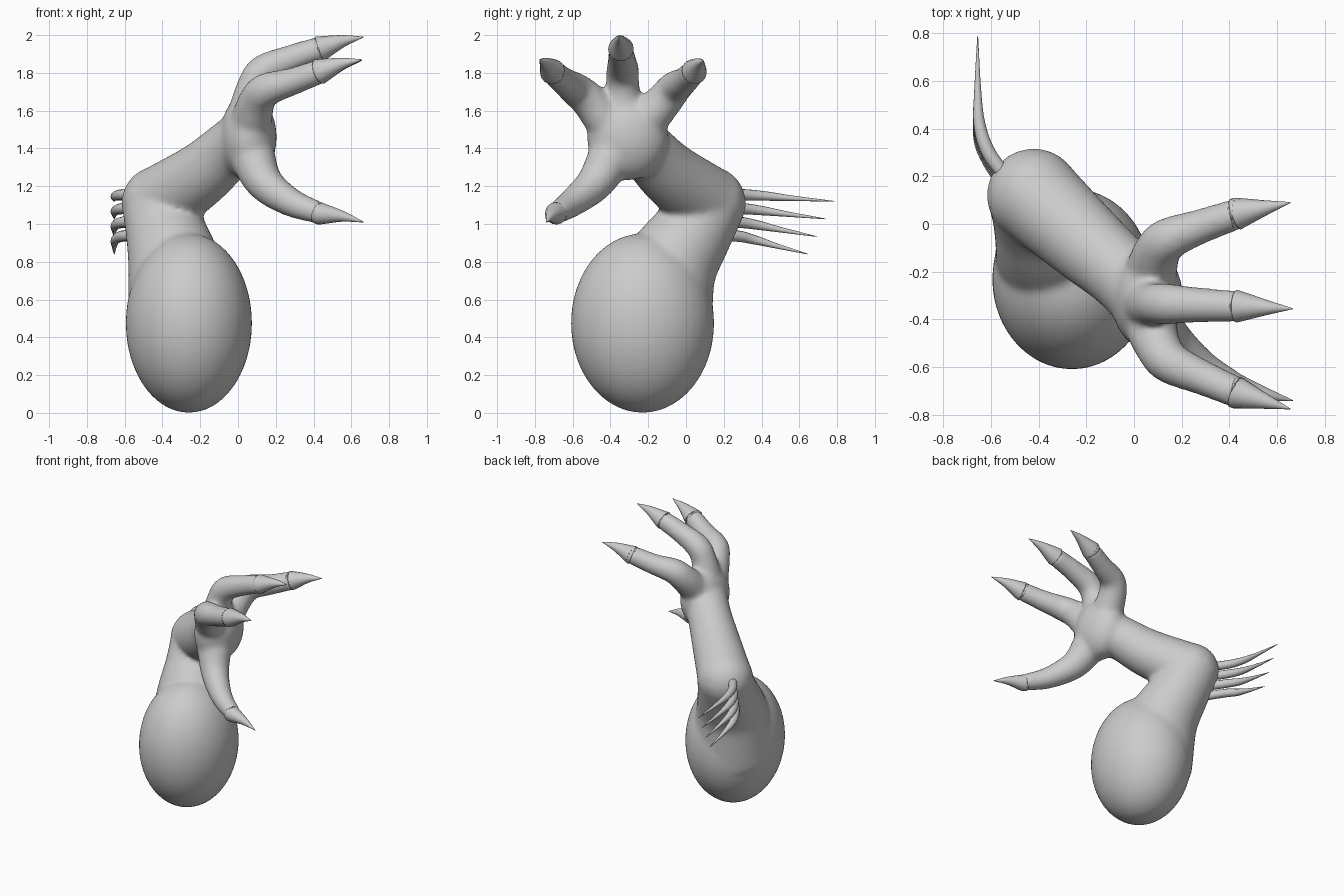
import bpy, bmesh, math
from mathutils import Vector, Matrix

cube = bpy.data.objects.get("Cube")
if cube:
    bpy.data.objects.remove(cube)

GREY = (0.6, 0.6, 0.6, 1)
mat = bpy.data.materials.new("plain grey")
mat.use_nodes = True
mat.diffuse_color = GREY
mat.node_tree.nodes["Principled BSDF"].inputs["Base Color"].default_value = GREY


def make_object(name, bm):
    bmesh.ops.recalc_face_normals(bm, faces=bm.faces[:])
    mesh = bpy.data.meshes.new(name)
    bm.to_mesh(mesh)
    bm.free()
    mesh.materials.append(mat)
    mesh.shade_smooth()
    ob = bpy.data.objects.new(name, mesh)
    bpy.context.collection.objects.link(ob)
    return ob


def spline(points, steps=8):
    """Catmull-Rom through (x, y, z, radius) points."""
    p = [Vector(q) for q in points]
    p = [2 * p[0] - p[1]] + p + [2 * p[-1] - p[-2]]
    out = []
    for i in range(1, len(p) - 2):
        a, b, c, d = p[i - 1:i + 3]
        for k in range(steps):
            t = k / steps
            out.append(0.5 * (2 * b + (c - a) * t + (2 * a - 5 * b + 4 * c - d) * t**2
                              + (3 * b - a - 3 * c + d) * t**3))
    return out + [p[-2]]


def sweep(bm, points, sides=20, zigzag=0.0):
    """Tapering tube; zigzag makes the first rim jagged."""
    path = spline(points)
    spots = [q.xyz for q in path]
    old, turn, rings = Vector((0, 0, 1)), Matrix.Identity(3), []
    for i, q in enumerate(path):
        way = (spots[min(i + 1, len(spots) - 1)] - spots[max(i - 1, 0)]).normalized()
        turn = old.rotation_difference(way).to_matrix() @ turn
        old = way
        ring = []
        for s in range(sides):
            a = math.tau * s / sides
            jag = zigzag * (s % 4 - 1.5) if i == 0 else 0
            off = Vector((math.cos(a) * q.w, math.sin(a) * q.w, jag))
            ring.append(bm.verts.new(q.xyz + turn @ off))
        rings.append(ring)
    for r0, r1 in zip(rings, rings[1:]):
        for s in range(sides):
            n = (s + 1) % sides
            bm.faces.new((r0[s], r0[n], r1[n], r1[s]))
    bm.faces.new(rings[0][::-1])
    bm.faces.new(rings[-1])


def blob(bm, centre, radii):
    m = Matrix.Translation(centre) @ Matrix.Diagonal((*radii, 1))
    bmesh.ops.create_uvsphere(bm, u_segments=40, v_segments=24, radius=1, matrix=m)


# Finger centre lines with radii; the last entry is the claw tip
fingers = {
    "middle": [(0.05, -0.33, 1.56, .115), (0.08, -0.335, 1.72, .09), (0.135, -0.335, 1.81, .087),
               (0.28, -0.34, 1.875, .074), (0.44, -0.345, 1.93, .066), (0.665, -0.355, 1.99, .002)],
    "left": [(0.07, -0.2, 1.56, .11), (0.1, -0.11, 1.66, .098), (0.15, -0.06, 1.72, .09),
             (0.28, -0.01, 1.755, .074), (0.44, 0.045, 1.81, .066), (0.655, 0.09, 1.865, .002)],
    "right": [(0.07, -0.43, 1.55, .11), (0.1, -0.51, 1.65, .098), (0.15, -0.58, 1.71, .09),
              (0.29, -0.645, 1.755, .074), (0.44, -0.71, 1.81, .066), (0.655, -0.775, 1.87, .002)],
    "thumb": [(0.07, -0.39, 1.37, .125), (0.14, -0.48, 1.22, .1), (0.28, -0.6, 1.115, .077),
              (0.44, -0.69, 1.055, .058), (0.665, -0.74, 1.01, .002)],
}

# Arm flesh: egg-shaped base, bent elbow, forearm, palm and fingers fused together
bm = bmesh.new()
blob(bm, (-0.26, -0.23, 0.475), (.335, .38, .475))
sweep(bm, [(-0.28, -0.17, 0.45, .31), (-0.33, -0.09, 0.75, .255),
           (-0.38, 0.03, 0.95, .215), (-0.42, 0.12, 1.1, .195)], 32)
blob(bm, (-0.42, 0.12, 1.11), (.197, .197, .197))
sweep(bm, [(-0.42, 0.12, 1.11, .195), (-0.2, -0.08, 1.26, .17),
           (-0.06, -0.2, 1.38, .155), (0.05, -0.3, 1.46, .16)], 32)
blob(bm, (0.055, -0.31, 1.46), (.15, .215, .23))
for line in fingers.values():
    sweep(bm, line[:-1])
arm = make_object("arm", bm)
fuse = arm.modifiers.new("fuse", "REMESH")
fuse.mode = "VOXEL"
fuse.voxel_size = 0.015
fuse.use_smooth_shade = True
soften = arm.modifiers.new("soften", "SMOOTH")
soften.factor = 0.5
soften.iterations = 14

# Claws: jagged cuticle rim, slight upward bow
for name, line in fingers.items():
    bm = bmesh.new()
    end, tip = Vector(line[-2]), Vector(line[-1])
    base = end.lerp(Vector(line[-3]), 0.05)
    base.w = end.w * 0.97
    mid = end.lerp(tip, 0.5)
    mid.z += 0.008
    mid.w = end.w * 0.5
    sweep(bm, [base, end, mid, tip], 16, zigzag=0.008)
    make_object(name + "_claw", bm)

# Elbow spikes: each lower one is shorter and droops more
for i in range(4):
    z = 1.155 - 0.073 * i
    y = 0.785 - 0.047 * i
    drop = 0.035 + 0.02 * i
    bm = bmesh.new()
    sweep(bm, [(-0.53, 0.19 - 0.015 * i, z, .03), (-0.61, 0.3 - 0.01 * i, z, .03),
               (-0.648, 0.42 - 0.02 * i, z - drop * 0.2, .025),
               (-0.655, 0.57 - 0.03 * i, z - drop * 0.55, .014),
               (-0.655, y, z - drop, .002)], 12)
    make_object("elbow_spike_%d" % (i + 1), bm)
